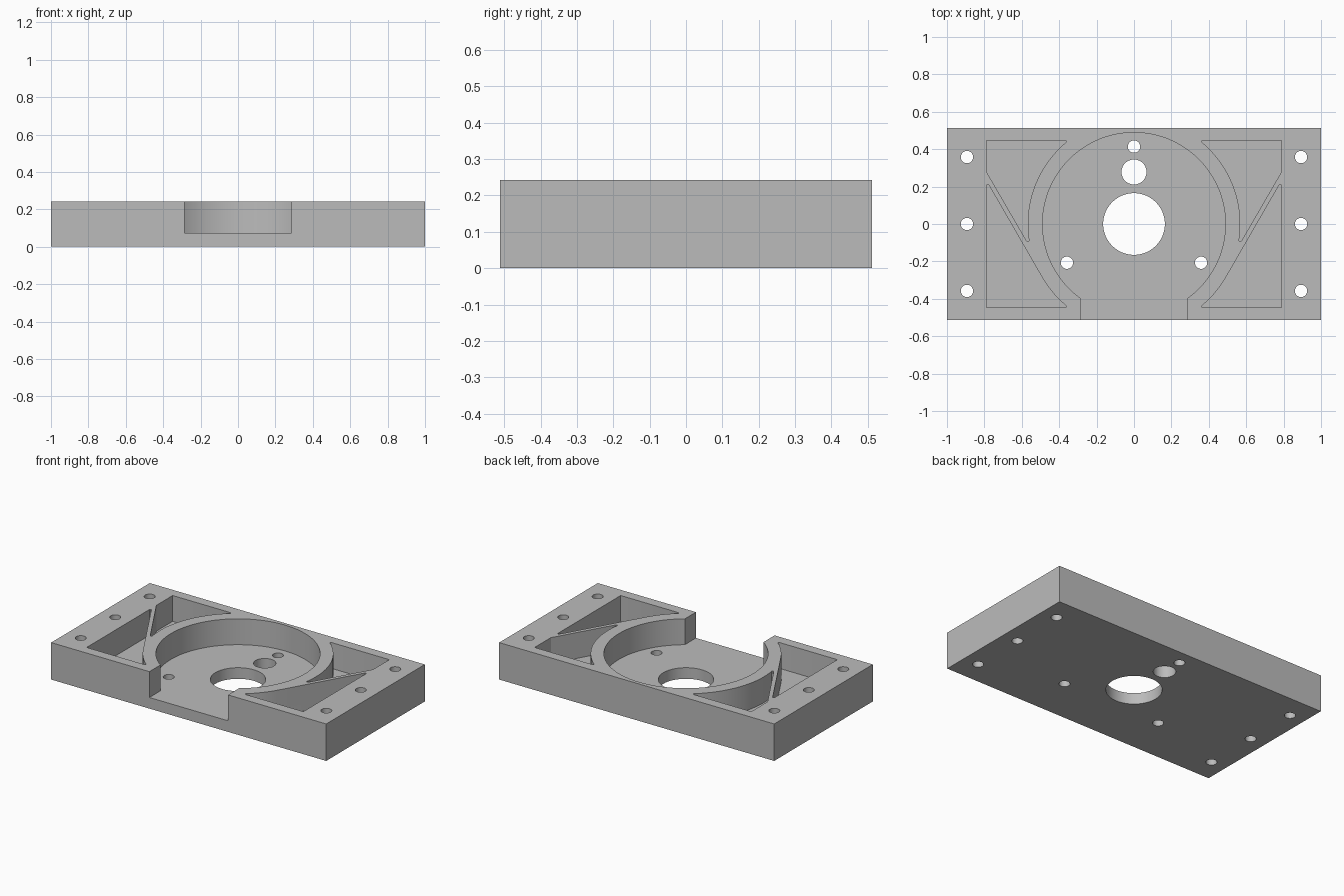
import bpy, bmesh, math

if "Cube" in bpy.data.objects:
    bpy.data.objects.remove(bpy.data.objects["Cube"])

W, D, H, FLOOR = 1.0, 0.512, 0.243, 0.073   # half width, half depth, height, pocket floor
BOWL_R, RING_R = 0.489, 0.568               # round recess and outside of its wall

grey = bpy.data.materials.new("plain grey")
grey.diffuse_color = (0.5, 0.5, 0.5, 1)
grey.use_nodes = True
grey.node_tree.nodes["Principled BSDF"].inputs["Base Color"].default_value = grey.diffuse_color


def arc(r, a0, a1, n, cx=0, cy=0):
    """Points along an arc, angles in degrees."""
    angles = [math.radians(a0 + (a1 - a0) * i / n) for i in range(n + 1)]
    return [(cx + r * math.cos(a), cy + r * math.sin(a)) for a in angles]


def add_prism(bm, points, z0, z1):
    """Upright closed prism over a flat outline."""
    low = [bm.verts.new((x, y, z0)) for x, y in points]
    high = [bm.verts.new((x, y, z1)) for x, y in points]
    bm.faces.new(low)
    bm.faces.new(high)
    for i in range(len(points)):
        j = (i + 1) % len(points)
        bm.faces.new((low[i], low[j], high[j], high[i]))


def make_object(name, prisms):
    bm = bmesh.new()
    for points, z0, z1 in prisms:
        add_prism(bm, points, z0, z1)
    bmesh.ops.recalc_face_normals(bm, faces=bm.faces[:])
    mesh = bpy.data.meshes.new(name)
    bm.to_mesh(mesh)
    bm.free()
    mesh.materials.append(grey)
    obj = bpy.data.objects.new(name, mesh)
    bpy.context.collection.objects.link(obj)
    return obj


# Solid block
plate = make_object("mounting_plate", [([(-W, -D), (W, -D), (W, D), (-W, D)], 0, H)])

# Round recess with a slot open to the front
slot = 0.286
edge = math.degrees(math.acos(slot / BOWL_R))
bowl = arc(BOWL_R, -edge, 180 + edge, 112) + [(-slot, -D - 0.1), (slot, -D - 0.1)]

# Weight-saving pockets either side of a diagonal rib, with rounded tips
upper = ([(0.788, 0.4465), (0.788, 0.278), (0.5735, -0.092), (0.566, -0.0945)]
         + arc(RING_R, -8.9, 50.1, 32) + [(0.359, 0.4435), (0.368, 0.4465)])
lower = ([(0.788, -0.4465), (0.788, 0.207), (0.7835, 0.2125), (0.777, 0.210)]
         + arc(RING_R, -30, -50.1, 12) + [(0.359, -0.4435), (0.368, -0.4465)])
pockets = [bowl]
for outline in (upper, lower):
    pockets += [outline, [(-x, y) for x, y in outline]]
pocket_cutter = make_object("pocket_cutter", [(p, FLOOR, H + 0.1) for p in pockets])

# Through holes: shaft, pilot, three inner screws, six side screws
holes = [(0, 0, 0.165), (0, 0.278, 0.067)]
holes += [(x, y, 0.033) for x, y in arc(0.414, 90, 330, 2)]
holes += [(x, y, 0.033) for x in (-0.893, 0.893) for y in (-0.358, 0, 0.358)]
hole_cutter = make_object(
    "hole_cutter",
    [(arc(r, 0, 348.75 if r < 0.1 else 354.375, 31 if r < 0.1 else 63, x, y), -0.1, H + 0.1)
     for x, y, r in holes])

# Cut the block and drop the cutters
bpy.context.view_layer.objects.active = plate
plate.select_set(True)
for cutter in (pocket_cutter, hole_cutter):
    cutter.hide_render = True
    mod = plate.modifiers.new(cutter.name, 'BOOLEAN')
    mod.operation, mod.solver, mod.object = 'DIFFERENCE', 'EXACT', cutter
    bpy.ops.object.modifier_apply(modifier=mod.name)
    bpy.data.objects.remove(cutter)

# Smooth round walls, crisp edges
bpy.ops.object.shade_smooth_by_angle(angle=math.radians(30))
